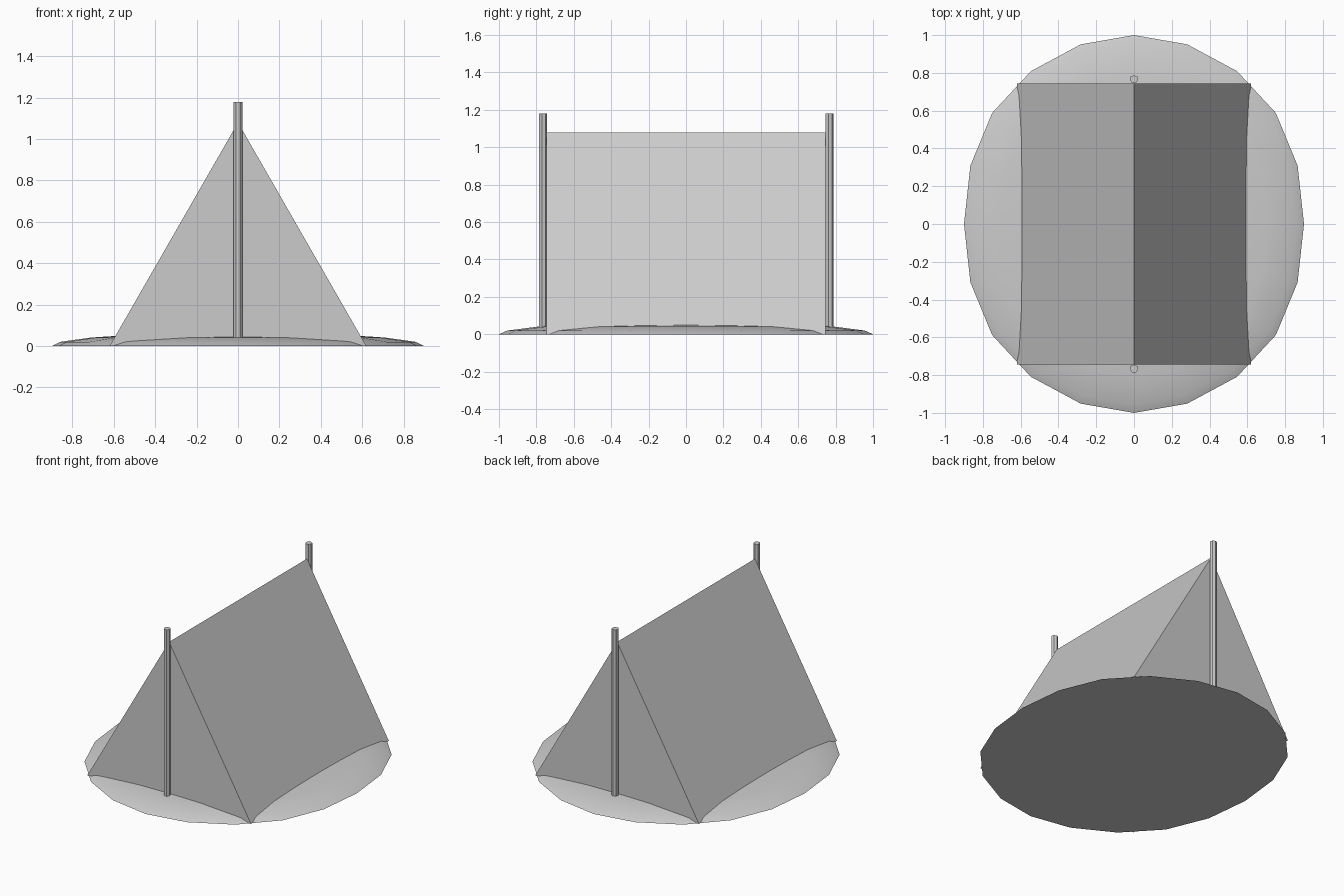
import bpy, bmesh, math

cube = bpy.data.objects.get("Cube")
if cube:
    bpy.data.objects.remove(cube, do_unlink=True)

# One plain grey for everything
grey = bpy.data.materials.new("plain grey")
grey.use_nodes = True
colour = (0.6, 0.6, 0.6, 1)
grey.diffuse_color = colour
grey.node_tree.nodes["Principled BSDF"].inputs["Base Color"].default_value = colour


def finish(name, bm, smooth_angle=None):
    bmesh.ops.recalc_face_normals(bm, faces=bm.faces)
    mesh = bpy.data.meshes.new(name)
    bm.to_mesh(mesh)
    bm.free()
    mesh.materials.append(grey)
    obj = bpy.data.objects.new(name, mesh)
    bpy.context.collection.objects.link(obj)
    if smooth_angle:
        bpy.ops.object.select_all(action="DESELECT")
        obj.select_set(True)
        bpy.context.view_layer.objects.active = obj
        bpy.ops.object.shade_smooth_by_angle(angle=math.radians(smooth_angle))
    return obj


# Low oval mound of earth with a flat underside
SIDES = 20
bm = bmesh.new()
rings = []
for scale, z in ((1, 0), (0.955, 0.02), (0.79, 0.041), (0.6, 0.052), (0.3, 0.057)):
    ring = []
    for i in range(SIDES):
        a = math.tau * i / SIDES
        bulge = 1 + 0.035 * math.sin(2 * a) ** 2
        ring.append(bm.verts.new((0.9 * scale * bulge * math.cos(a), scale * math.sin(a), z)))
    rings.append(ring)
for low, high in zip(rings, rings[1:]):
    for i in range(SIDES):
        j = (i + 1) % SIDES
        bm.faces.new((low[i], low[j], high[j], high[i]))
top = bm.verts.new((0, 0, 0.058))
for i in range(SIDES):
    bm.faces.new((rings[-1][i], rings[-1][(i + 1) % SIDES], top))
bm.faces.new(rings[0])
finish("ground_mound", bm, 50)

# Ridge tent: a triangular prism
bm = bmesh.new()
front, back = [[bm.verts.new((x, y, z)) for x, z in ((-0.62, 0), (0.62, 0), (0, 1.08))]
               for y in (-0.745, 0.745)]
bm.faces.new(front)
bm.faces.new(back)
for i in range(3):
    j = (i + 1) % 3
    bm.faces.new((front[i], front[j], back[j], back[i]))
finish("tent_canvas", bm)

# Upright poles at both ends
for name, y in (("front_pole", -0.766), ("back_pole", 0.766)):
    bm = bmesh.new()
    bmesh.ops.create_cone(bm, cap_ends=True, segments=7, radius1=0.022, radius2=0.022, depth=1.16)
    bmesh.ops.translate(bm, verts=bm.verts, vec=(0, y, 0.6))
    finish(name, bm)
